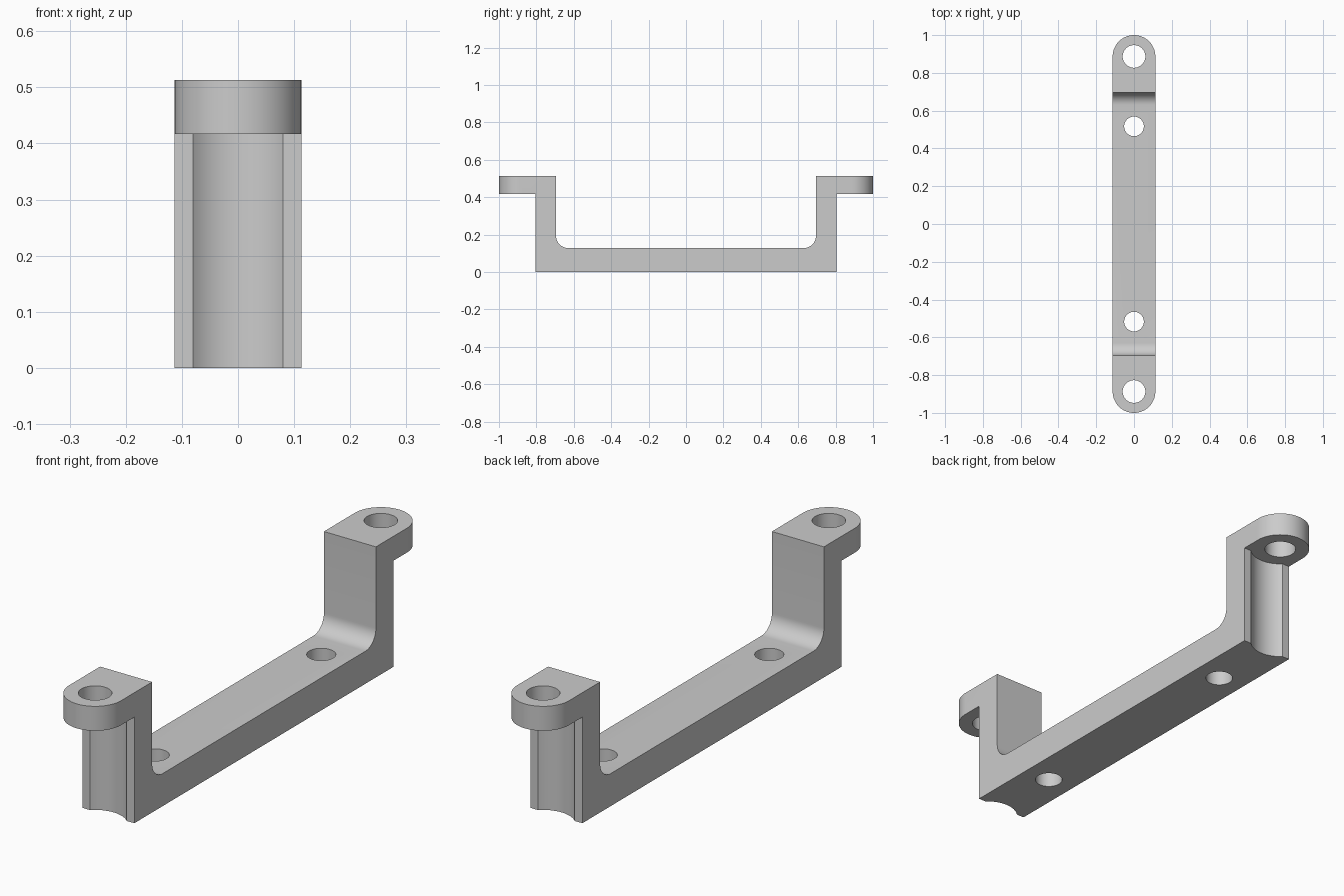
import bpy
import bmesh
from math import cos, sin, pi, radians

HALF_W = 0.113        # half width of the strap, also the tab end radius
TOP, TAB_Z, FLOOR = 0.513, 0.417, 0.128
INNER, OUTER = 0.695, 0.805
TAB_Y, BASE_Y = 1 - HALF_W, 0.517
FILLET = 0.065

cube = bpy.data.objects.get("Cube")
if cube:
    bpy.data.objects.remove(cube, do_unlink=True)

grey = bpy.data.materials.new("plain grey")
grey.use_nodes = True
colour = (0.6, 0.6, 0.6, 1)
grey.diffuse_color = colour
grey.node_tree.nodes["Principled BSDF"].inputs["Base Color"].default_value = colour


def prism(name, points, offset):
    """Extrude a closed outline along an offset vector."""
    bm = bmesh.new()
    face = bm.faces.new([bm.verts.new(p) for p in points])
    new = bmesh.ops.extrude_face_region(bm, geom=[face])["geom"]
    bmesh.ops.translate(bm, vec=offset,
                        verts=[v for v in new if isinstance(v, bmesh.types.BMVert)])
    bmesh.ops.recalc_face_normals(bm, faces=bm.faces)
    mesh = bpy.data.meshes.new(name)
    bm.to_mesh(mesh)
    bm.free()
    mesh.materials.append(grey)
    obj = bpy.data.objects.new(name, mesh)
    bpy.context.collection.objects.link(obj)
    return obj


def arc(cx, cy, r, start, end, steps):
    angles = [radians(start + (end - start) * i / steps) for i in range(steps + 1)]
    return [(cx + r * cos(a), cy + r * sin(a)) for a in angles]


def post(name, y, r, z0, z1):
    """Upright round cutter."""
    ring = arc(0, y, r, 0, 360, 64)[:-1]
    return prism(name, [(x, yy, z0) for x, yy in ring], (0, 0, z1 - z0))


def combine(target, cutter, operation):
    mod = target.modifiers.new(operation.title(), "BOOLEAN")
    mod.object, mod.operation, mod.solver = cutter, operation, "EXACT"
    bpy.context.view_layer.objects.active = target
    bpy.ops.object.modifier_apply(modifier=mod.name)
    bpy.data.objects.remove(cutter, do_unlink=True)


# Side profile: base, filleted uprights and outward tabs
half = [(OUTER, 0), (OUTER, TAB_Z), (1.05, TAB_Z), (1.05, TOP), (INNER, TOP)]
half += arc(INNER - FILLET, FLOOR + FILLET, FILLET, 0, -90, 12)
profile = half + [(-y, z) for y, z in reversed(half)]
bracket = prism("bracket", [(-HALF_W, y, z) for y, z in profile], (2 * HALF_W, 0, 0))

# Rounded tab ends: trim to a long stadium outline
outline = arc(0, TAB_Y, HALF_W, 0, 180, 48) + arc(0, -TAB_Y, HALF_W, 180, 360, 48)
combine(bracket, prism("stadium", [(x, y, -0.1) for x, y in outline], (0, 0, 1)),
        "INTERSECT")

# Screw holes and the clearance grooves below the tabs
for side in (-1, 1):
    combine(bracket, post("groove", side * TAB_Y, 0.1145, -0.1, TAB_Z), "DIFFERENCE")
    combine(bracket, post("tab_hole", side * TAB_Y, 0.06, 0.3, 0.7), "DIFFERENCE")
    combine(bracket, post("base_hole", side * BASE_Y, 0.052, -0.1, 0.3), "DIFFERENCE")

bpy.ops.object.select_all(action="DESELECT")
bracket.select_set(True)
bpy.context.view_layer.objects.active = bracket
bpy.ops.object.shade_smooth_by_angle(angle=radians(30))
